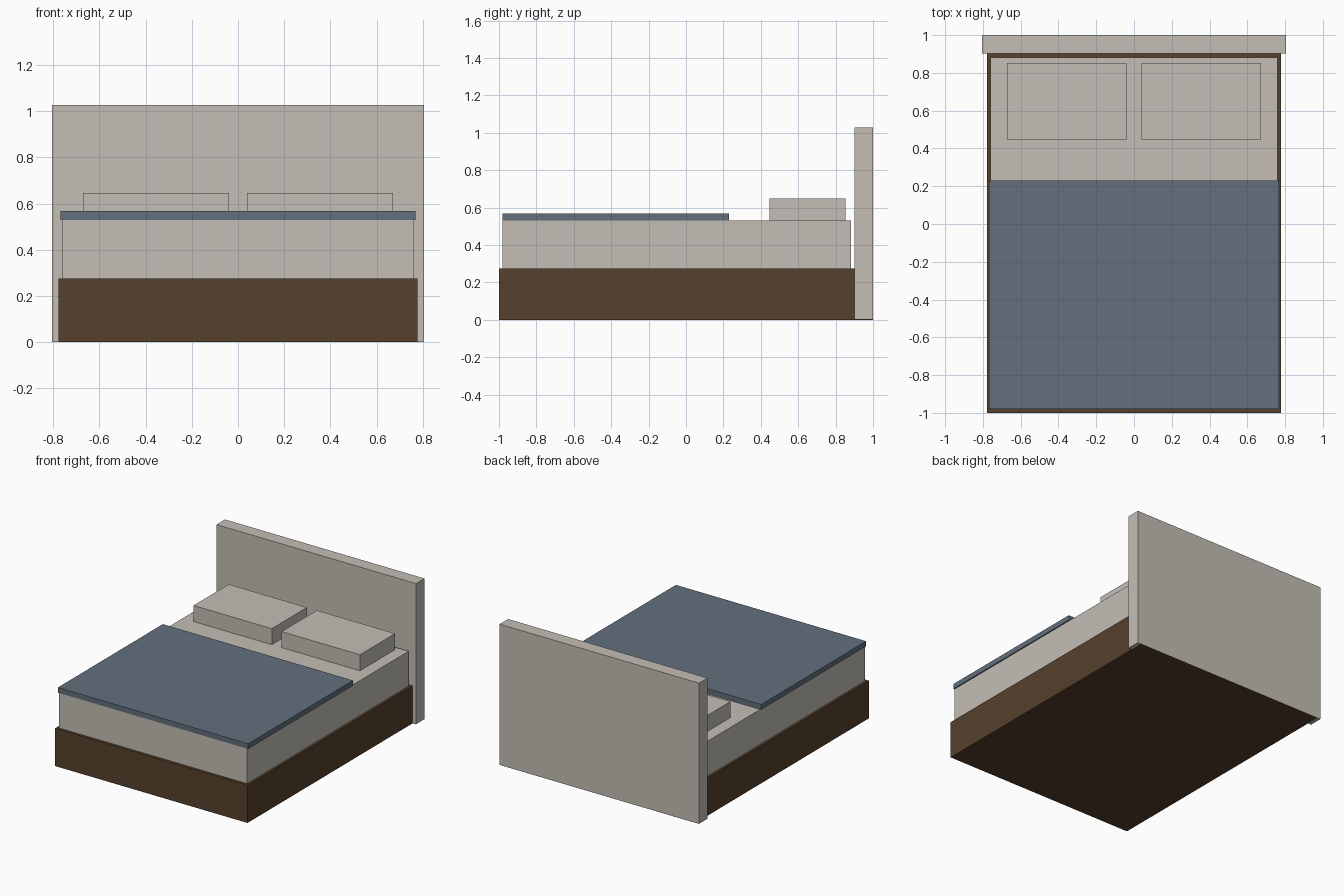
import bpy
import bmesh

cube = bpy.data.objects.get("Cube")
if cube:
    bpy.data.objects.remove(cube, do_unlink=True)


def material(name, color):
    mat = bpy.data.materials.new(name)
    mat.use_nodes = True
    mat.diffuse_color = (*color, 1)
    bsdf = next(n for n in mat.node_tree.nodes if n.type == 'BSDF_PRINCIPLED')
    bsdf.inputs["Base Color"].default_value = (*color, 1)
    return mat


linen = material("linen_beige", (0.55, 0.515, 0.465))
wood = material("dark_brown_wood", (0.093, 0.051, 0.025))
blue = material("slate_blue_fabric", (0.122, 0.162, 0.205))


def box(name, x, y, z, mat):
    """Flat-faced box spanning the given (low, high) ranges."""
    bm = bmesh.new()
    bmesh.ops.create_cube(bm, size=1)
    for v in bm.verts:
        v.co = [span[0] if c < 0 else span[1] for c, span in zip(v.co, (x, y, z))]
    mesh = bpy.data.meshes.new(name)
    bm.to_mesh(mesh)
    bm.free()
    mesh.materials.append(mat)
    obj = bpy.data.objects.new(name, mesh)
    bpy.context.collection.objects.link(obj)
    return obj


# Solid base, running back into the headboard
box("bed_base", (-0.777, 0.777), (-1, 0.999), (0, 0.275), wood)

# Tall plain headboard, a hair above the floor so the base shows beneath
box("headboard", (-0.805, 0.805), (0.902, 1), (0.001, 1.028), linen)

# Mattress and the folded-back blanket on it
box("mattress", (-0.76, 0.76), (-0.98, 0.882), (0.275, 0.53), linen)
box("blanket", (-0.768, 0.768), (-0.98, 0.23), (0.53, 0.568), blue)

# Pair of pillows
for side, name in ((1, "left_pillow"), (-1, "right_pillow")):
    box(name, sorted((side * 0.04, side * 0.672)), (0.447, 0.852), (0.53, 0.647), linen)
